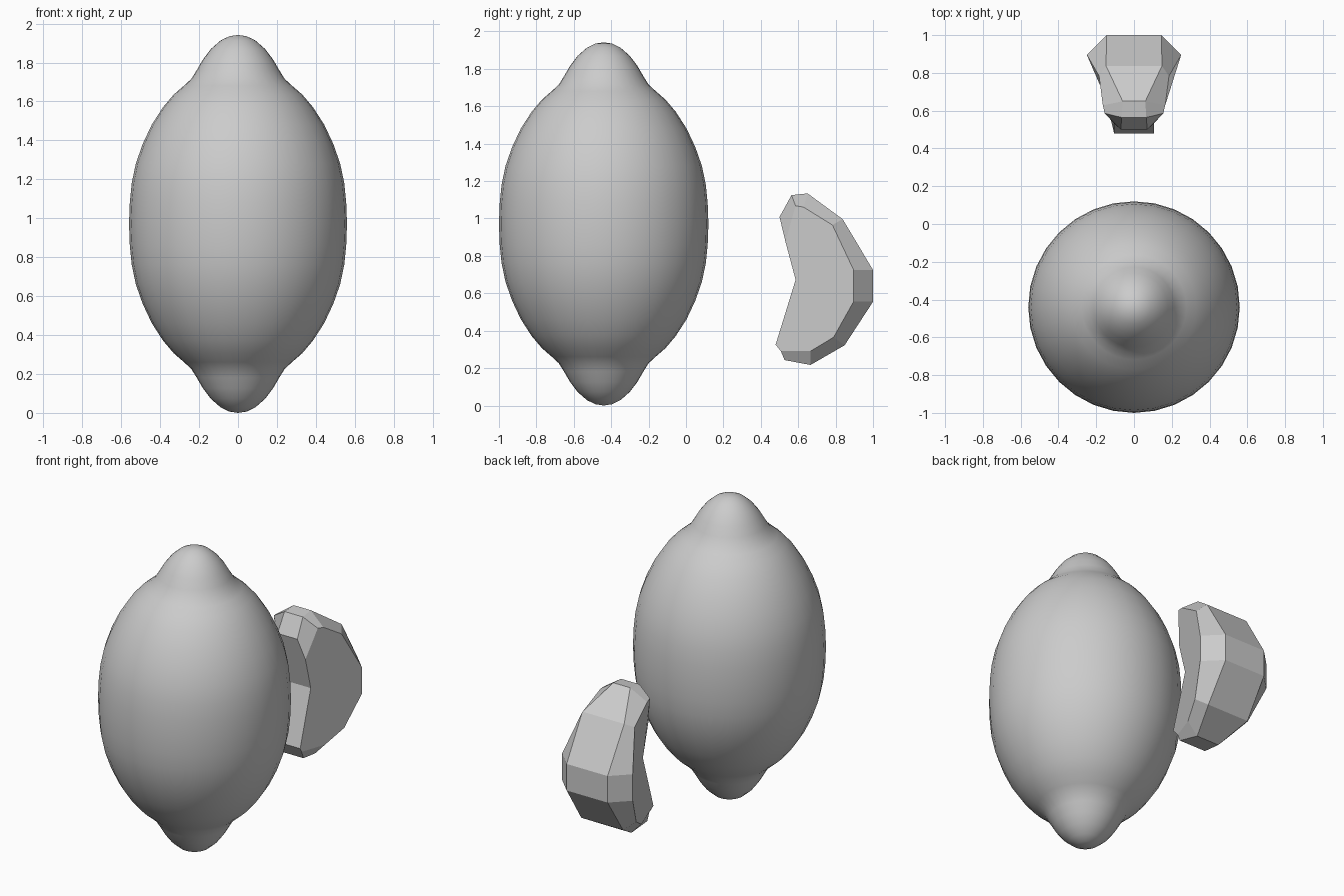
import bpy, bmesh, math

if "Cube" in bpy.data.objects:
    bpy.data.objects.remove(bpy.data.objects["Cube"])


def make_object(name, bm):
    bmesh.ops.recalc_face_normals(bm, faces=bm.faces[:])
    mesh = bpy.data.meshes.new(name)
    bm.to_mesh(mesh)
    bm.free()
    obj = bpy.data.objects.new(name, mesh)
    bpy.context.collection.objects.link(obj)
    return obj


# Whole lemon: half profile (radius, height from the middle), mirrored and spun
half = [(.560, 0), (.556, .11), (.546, .21), (.525, .31), (.490, .41),
        (.443, .51), (.385, .60), (.330, .665), (.278, .71), (.240, .745),
        (.212, .79), (.180, .845), (.140, .898), (.09, .942), (.045, .964), (0, .971)]
mid_z = .971
profile = [(r, -h) for r, h in reversed(half[1:])] + half
bm = bmesh.new()
verts = [bm.verts.new((r, 0, mid_z + h)) for r, h in profile]
edges = [bm.edges.new(pair) for pair in zip(verts, verts[1:])]
bmesh.ops.spin(bm, geom=verts + edges, cent=(0, 0, 0), axis=(0, 0, 1),
               angle=math.tau, steps=32)
bmesh.ops.remove_doubles(bm, verts=bm.verts[:], dist=.0005)
for f in bm.faces:
    f.smooth = True
lemon = make_object("lemon", bm)
lemon.location.y = -.44

# Low-poly wedge: peel ridge, side rim and inner edge as (half width, y, z)
ridge = [(.07, .50, 1.008), (.065, .564, 1.125), (.06, .65, 1.134),
         (.148, .837, .997), (.145, 1.0, .725), (.145, 1.0, .555),
         (.148, .848, .322), (.08, .666, .217), (.095, .527, .243)]
rim = [(.105, .532, .875), (.155, .586, 1.068), (.165, .628, 1.061),
       (.185, .783, .965), (.25, .896, .725), (.25, .896, .555),
       (.20, .789, .365), (.15, .666, .291), (.095, .507, .291)]
inner = [(.105, .479, .325), (.105, .586, .672)]
bm = bmesh.new()
sides = []
for s in (1, -1):
    a, b, c = [[bm.verts.new((s * x, y, z)) for x, y, z in pts]
               for pts in (ridge, rim, inner)]
    sides.append((a, b, c))
    bm.faces.new(b + c)                                   # flat cut side
    for i in range(len(a) - 1):                           # bevelled peel
        bm.faces.new((a[i], a[i + 1], b[i + 1], b[i]))
(a, b, c), (d, e, f) = sides
for i in range(len(a) - 1):                               # outer peel
    bm.faces.new((a[i], a[i + 1], d[i + 1], d[i]))
bm.faces.new((a[0], d[0], e[0], f[1], c[1], b[0]))        # upper inner face
bm.faces.new((c[0], c[1], f[1], f[0]))                    # lower inner face
bm.faces.new((a[-1], d[-1], e[-1], f[0], c[0], b[-1]))    # bottom tip
make_object("lemon_wedge", bm)
